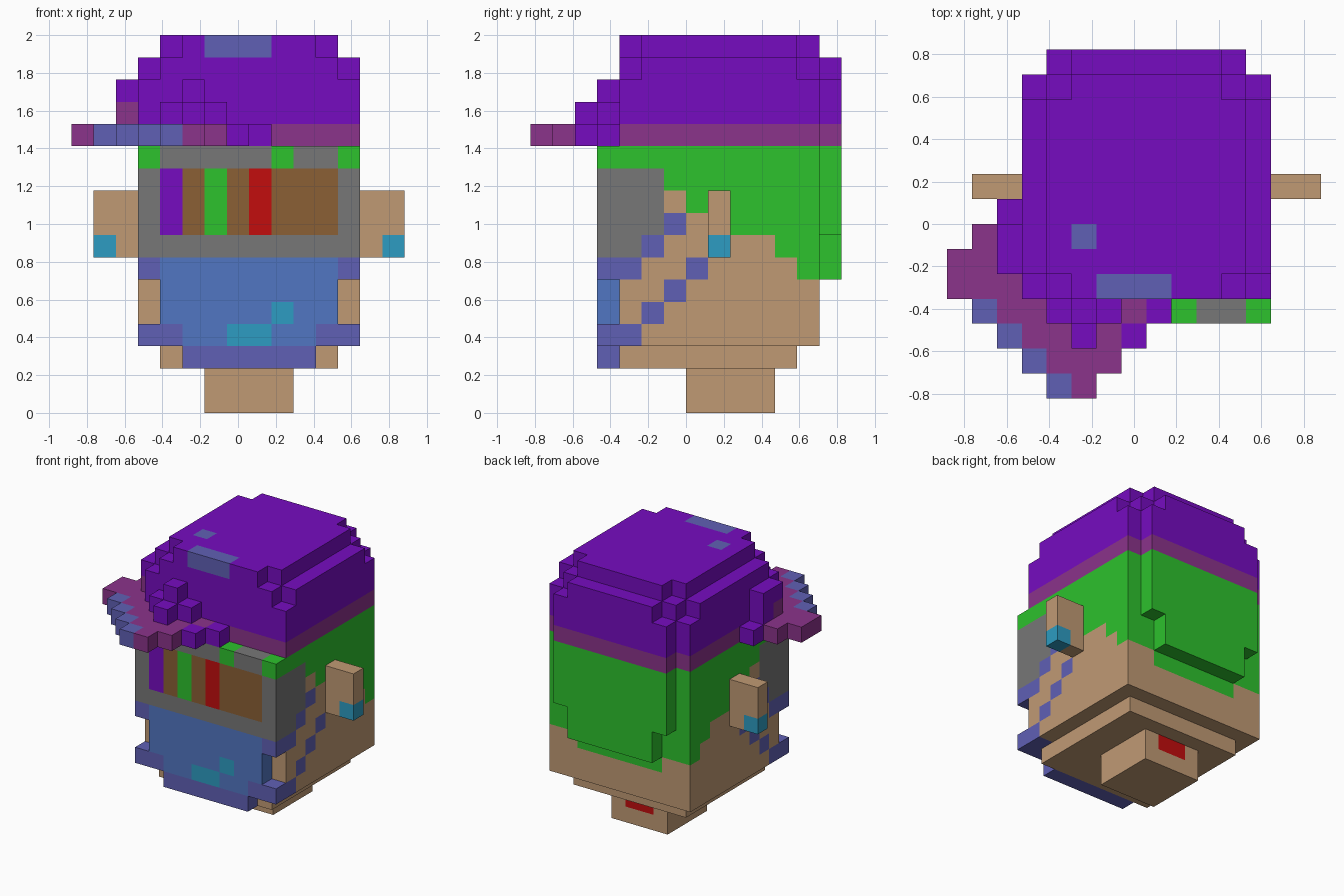
import bpy, bmesh

if "Cube" in bpy.data.objects:
    bpy.data.objects.remove(bpy.data.objects["Cube"], do_unlink=True)

V = 2 / 17                      # edge of one block
COLOURS = {                     # display values, converted to linear below
    "purple": (118, 12, 192), "magenta": (139, 51, 139), "indigo": (96, 96, 181),
    "blue": (81, 118, 194), "cyan": (45, 156, 194), "tan": (192, 154, 116),
    "green": (45, 194, 45), "grey": (119, 119, 119), "brown": (139, 96, 53),
    "red": (194, 13, 13),
}


def linear(c):
    c /= 255
    return c / 12.92 if c <= 0.04045 else ((c + 0.055) / 1.055) ** 2.4


MATS = {}
for name, rgb in COLOURS.items():
    m = bpy.data.materials.new(name)
    m.use_nodes = True
    col = tuple(linear(c) for c in rgb) + (1,)
    m.diffuse_color = col
    bsdf = m.node_tree.nodes["Principled BSDF"]
    bsdf.inputs["Base Color"].default_value = col
    bsdf.inputs["Roughness"].default_value = 0.8
    MATS[name] = m


def fill(cells, colour, x, y, z):
    """Fill a block range; a plain number means a single layer."""
    r = [range(a, a + 1) if isinstance(a, int) else range(*a) for a in (x, y, z)]
    for i in r[0]:
        for j in r[1]:
            for k in r[2]:
                cells[i, j, k] = colour


def build(name, cells):
    """Make one clean mesh from the exposed sides of a part's blocks."""
    names = sorted(set(cells.values()))
    mesh = bpy.data.meshes.new(name)
    for n in names:
        mesh.materials.append(MATS[n])
    bm = bmesh.new()
    verts = {}
    for cell, colour in cells.items():
        for axis in range(3):
            u, w = (axis + 1) % 3, (axis + 2) % 3
            for side in (0, 1):
                near = list(cell)
                near[axis] += 2 * side - 1
                if tuple(near) in cells:
                    continue
                ring = []
                for a, b in ((0, 0), (1, 0), (1, 1), (0, 1)):
                    p = list(cell)
                    p[axis] += side
                    p[u] += a
                    p[w] += b
                    p = tuple(p)
                    if p not in verts:
                        verts[p] = bm.verts.new(((p[0] - 7.5) * V, (p[1] - 7) * V, p[2] * V))
                    ring.append(verts[p])
                face = bm.faces.new(ring if side else ring[::-1])
                face.material_index = names.index(colour)
    bmesh.ops.dissolve_limit(bm, angle_limit=0.01, verts=bm.verts, edges=bm.edges,
                             delimit={'MATERIAL'})
    bm.to_mesh(mesh)
    bm.free()
    obj = bpy.data.objects.new(name, mesh)
    bpy.context.collection.objects.link(obj)


# Neck with a red mark at the back
neck = {}
fill(neck, "tan", (6, 10), (7, 11), (0, 2))
fill(neck, "red", (7, 9), 10, 1)
build("neck", neck)

# Head: skin, hair boundary and mask straps
head = {}
fill(head, "tan", (4, 12), (4, 12), 2)
fill(head, "tan", (3, 13), (4, 13), (3, 12))
fill(head, "green", (3, 13), (4, 13), 11)
fill(head, "green", (3, 13), 12, (6, 12))
fill(head, "green", (5, 11), 12, 5)
for x in (3, 12):
    for z, y in ((7, 11), (8, 9), (9, 7), (10, 6)):     # hairline
        fill(head, "green", x, (y, 13), z)
    fill(head, "grey", x, (4, 6), (8, 11))
    fill(head, "grey", x, 4, 7)
    fill(head, "indigo", x, 4, (6, 7))
    fill(head, "indigo", x, 4, 3)
    for y, z in ((5, 7), (6, 8), (5, 4), (6, 5), (7, 6)):  # diagonal straps
        fill(head, "indigo", x, y, z)
build("head", head)

# Hair slab at the back
hair = {}
fill(hair, "green", (4, 12), 13, (8, 12))
fill(hair, "green", (5, 11), 13, (6, 8))
build("back_hair", hair)

# Ears with earrings
for name, x, tip in (("right_ear", (1, 3), 1), ("left_ear", (13, 15), 14)):
    ear = {}
    fill(ear, "tan", x, 8, (7, 10))
    fill(ear, "cyan", tip, 8, 7)
    build(name, ear)

# Face mask
mask = {}
fill(mask, "indigo", (5, 11), 3, 2)
fill(mask, "indigo", (3, 13), 3, 3)
fill(mask, "blue", (5, 11), 3, 3)
fill(mask, "indigo", (3, 13), 3, 6)
fill(mask, "blue", (4, 12), 3, (4, 7))
fill(mask, "cyan", (7, 9), 3, 3)
fill(mask, "cyan", 9, 3, 4)
build("face_mask", mask)

# Visor frame with coloured stripes
visor = {}
fill(visor, "grey", (3, 13), 3, (7, 12))
fill(visor, "brown", (4, 12), 3, (8, 11))
for x, colour in ((4, "purple"), (6, "green"), (8, "red")):
    fill(visor, colour, x, 3, (8, 11))
for x in (3, 9, 12):
    fill(visor, "green", x, 3, 11)
build("visor", visor)

# Cap band
band = {}
fill(band, "magenta", (3, 13), (4, 13), 12)
fill(band, "magenta", (4, 12), 13, 12)
build("cap_band", band)

# Cap crown, stepped towards the top
cap = {}
fill(cap, "purple", (3, 13), (4, 13), (13, 15))
fill(cap, "purple", (4, 12), 13, (13, 15))
fill(cap, "purple", (3, 13), (5, 12), 15)
fill(cap, "purple", (4, 12), (4, 13), 15)
fill(cap, "purple", (5, 11), 13, 15)
fill(cap, "purple", (4, 12), (5, 12), 16)
fill(cap, "purple", (5, 11), (4, 13), 16)
fill(cap, "indigo", (6, 9), 4, 16)
fill(cap, "indigo", 5, 6, 16)
build("cap_crown", cap)

# Brim turned to the side, with an indigo edge
brim = {}
for y, x0, x1 in ((0, 4, 6), (1, 3, 7), (2, 2, 7), (3, 1, 8), (4, 0, 3), (5, 0, 3), (6, 1, 2)):
    fill(brim, "magenta", (x0, x1), y, 12)
    if y < 4:
        fill(brim, "indigo", x0, y, 12)
fill(brim, "magenta", 2, 5, 13)
build("cap_brim", brim)

# Folds where the brim meets the crown
front_fold = {}
fill(front_fold, "purple", (4, 7), 3, 13)
fill(front_fold, "purple", 5, 3, 14)
fill(front_fold, "purple", 5, 2, 13)
fill(front_fold, "purple", 7, 2, 12)
fill(front_fold, "purple", 8, 3, 12)
build("front_fold", front_fold)
side_fold = {}
fill(side_fold, "purple", 2, (5, 7), 14)
fill(side_fold, "purple", 2, 6, (12, 14))
fill(side_fold, "purple", 2, 7, 12)
build("side_fold", side_fold)
